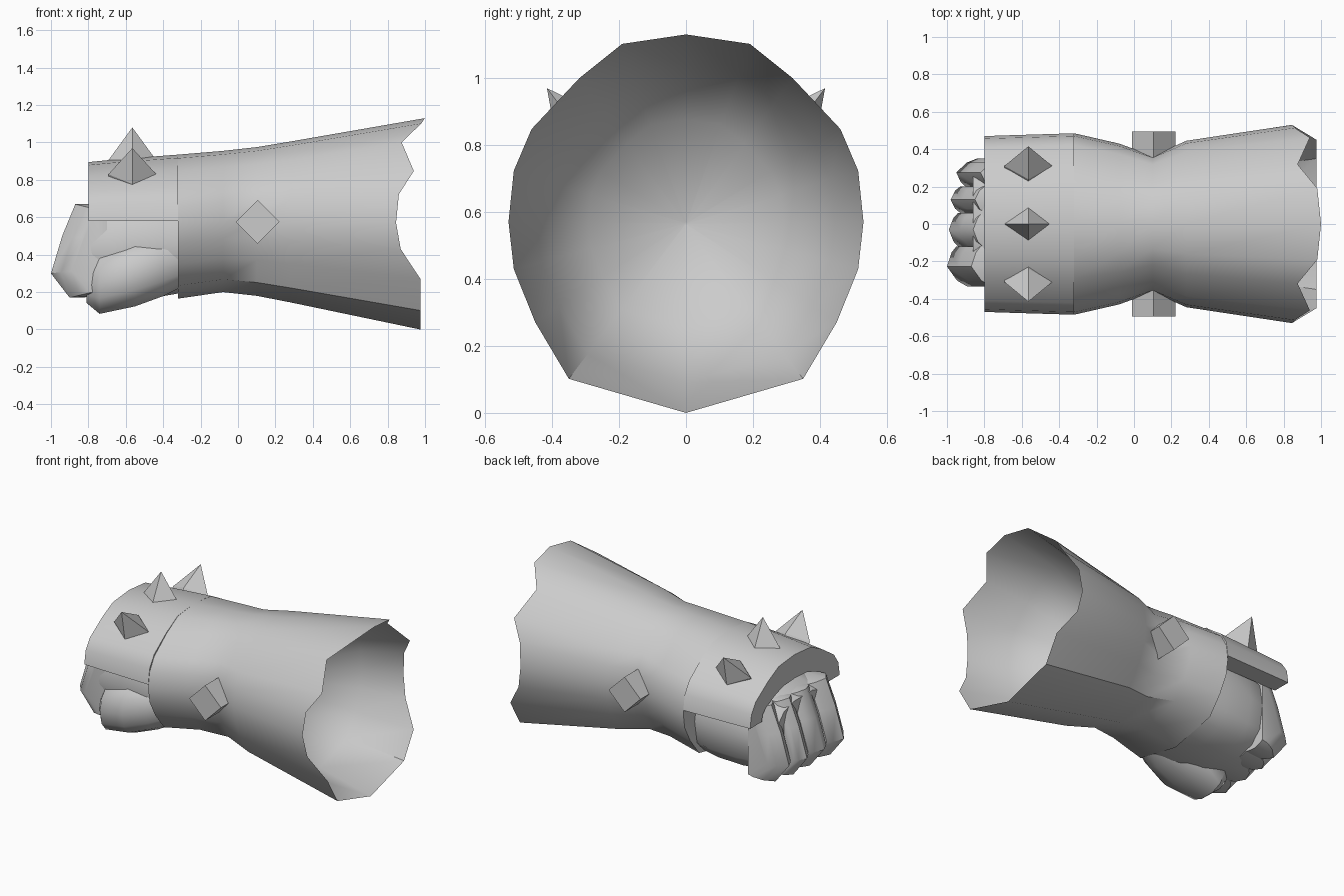
import bpy, bmesh, math
from mathutils import Vector

if "Cube" in bpy.data.objects:
    bpy.data.objects.remove(bpy.data.objects["Cube"])

grey = bpy.data.materials.new("plain grey")
grey.use_nodes = True
grey.diffuse_color = (0.6, 0.6, 0.6, 1)
grey.node_tree.nodes["Principled BSDF"].inputs["Base Color"].default_value = (0.6, 0.6, 0.6, 1)


def loft(name, rings, angle=40):
    """Skin a closed solid through rings of equal point count, capping both ends."""
    bm = bmesh.new()
    loops = [[bm.verts.new(p) for p in ring] for ring in rings]
    n = len(loops[0])
    for a, b in zip(loops, loops[1:]):
        for i in range(n):
            j = (i + 1) % n
            bm.faces.new((a[i], a[j], b[j], b[i]))
    bm.faces.new(loops[0])
    bm.faces.new(loops[-1])
    bmesh.ops.remove_doubles(bm, verts=bm.verts, dist=0.0005)
    bmesh.ops.recalc_face_normals(bm, faces=bm.faces)
    mesh = bpy.data.meshes.new(name)
    bm.to_mesh(mesh)
    bm.free()
    mesh.materials.append(grey)
    obj = bpy.data.objects.new(name, mesh)
    bpy.context.collection.objects.link(obj)
    bpy.ops.object.select_all(action='DESELECT')
    obj.select_set(True)
    bpy.context.view_layer.objects.active = obj
    bpy.ops.object.shade_smooth_by_angle(angle=math.radians(angle))
    return obj


# Half cross-section of the sleeve, top to bottom, as fractions of width and height
HALF = [(0, 1), (.36, .975), (.6, .885), (.87, .75), (.97, .64),
        (1, .505), (.97, .38), (.85, .24), (.66, .09), (0, 0)]
FULL = HALF + [(-y, z) for y, z in HALF[-2:0:-1]]
# Ragged rim: x of each point of the half section
RIM = [1, .98, .875, .94, .86, .845, .87, .975, .975, .975]
RIM = RIM + RIM[-2:0:-1]


def section(x, w, low, top, pts=FULL):
    return [Vector((x, y * w, low + z * (top - low))) for y, z in pts]


# Sleeve with a ragged rim and a hollow mouth
sleeve = [section(*r) for r in [(-.32, .485, .165, .935), (-.08, .43, .2, .955),
                                (.1, .365, .18, .975), (.28, .445, .145, 1.005)]]
rim = [Vector((x, p.y, p.z)) for x, p in zip(RIM, section(1, .53, 0, 1.13))]
sleeve.append(rim)
for x, s in [(.6, .84), (.38, .55), (.3, .01)]:
    sleeve.append([Vector((x, p.y * s, .565 + (p.z - .565) * s)) for p in rim])
loft("sleeve", sleeve)

# Thick guard over the back of the hand
ARCH = [(-y, z) for y, z in HALF[5:0:-1]] + HALF[:6]
guard = []
for x, w, top in [(-.8, .47, .895), (-.65, .475, .91), (-.32, .485, .935)]:
    outer = section(x, w, 1.16 - top, top, ARCH)
    outer[0].z = outer[-1].z = .58
    inner = [Vector((x, p.y * .74, .58 + (p.z - .58) * .5)) for p in outer]
    guard.append(outer + inner[::-1])
loft("hand_guard", guard)

# Spikes on the guard
for name, tilt in [("top_spike", 0), ("right_spike", -37), ("left_spike", 37)]:
    a = math.radians(tilt)
    out = Vector((0, math.sin(a), math.cos(a)))
    side = Vector((0, math.cos(a), -math.sin(a)))
    along = Vector((1, 0, 0))
    base = Vector((-.565, .31 * (tilt > 0) - .31 * (tilt < 0), .83 if tilt else .905))
    ring = [base + along * .128, base + side * .088, base - along * .128, base - side * .088]
    sunk = [p - out * .05 for p in ring]
    loft(name, [sunk, ring, [base + out * .175] * 4], 10)

# Diamond studs on both sides
for name, s in [("right_stud", -1), ("left_stud", 1)]:
    loft(name, [[(.105 + .117 * dx, s * y, .575 + .117 * dz)
                 for dx, dz in [(1, 0), (0, 1), (-1, 0), (0, -1)]] for y in (.25, .495)], 10)


def lump(name, rings, power):
    """Rounded form skinned along x from (x, y, z, half width, half height)."""
    def curve(v):
        return math.copysign(abs(v) ** power, v)
    angles = [math.tau * i / 14 for i in range(14)]
    loft(name, [[(x, y + w * curve(math.cos(a)), z + h * curve(math.sin(a))) for a in angles]
                for x, y, z, w, h in rings], 50)


# Palm and thumb
lump("palm", [(-.86, 0, .42, .28, .22), (-.78, 0, .43, .34, .25), (-.6, 0, .45, .365, .29),
              (-.42, 0, .46, .375, .29), (-.25, 0, .46, .36, .26)], .7)
lump("thumb", [(-.81, -.2, .23, .1, .09), (-.74, -.21, .25, .18, .17), (-.55, -.23, .30, .2, .18),
               (-.4, -.22, .34, .17, .165), (-.25, -.2, .38, .12, .13)], .85)

# Curled fingers, side by side
CURL = [(-.7, .67), (-.87, .67), (-.94, .5), (-1, .3), (-.9, .17), (-.7, .18)]
edges = [-.335, -.12, .06, .2, .35]
tips = [0, .01, .02, .05]
names = ["index", "middle", "ring", "little"]
for k, tip in enumerate(tips):
    stations = []
    for t in (0, .15, .5, .85, 1):
        outside = (k == 0 and t < .5) or (k == 3 and t > .5)
        drop = (.11 if outside else .05) * (2 * t - 1) ** 2
        y = edges[k] + t * (edges[k + 1] - edges[k])
        stations.append([(x + tip + drop if x < -.8 else x, y,
                          z + (.42 - z) * drop) for x, z in CURL])
    loft(names[k] + "_finger", stations, 45)
